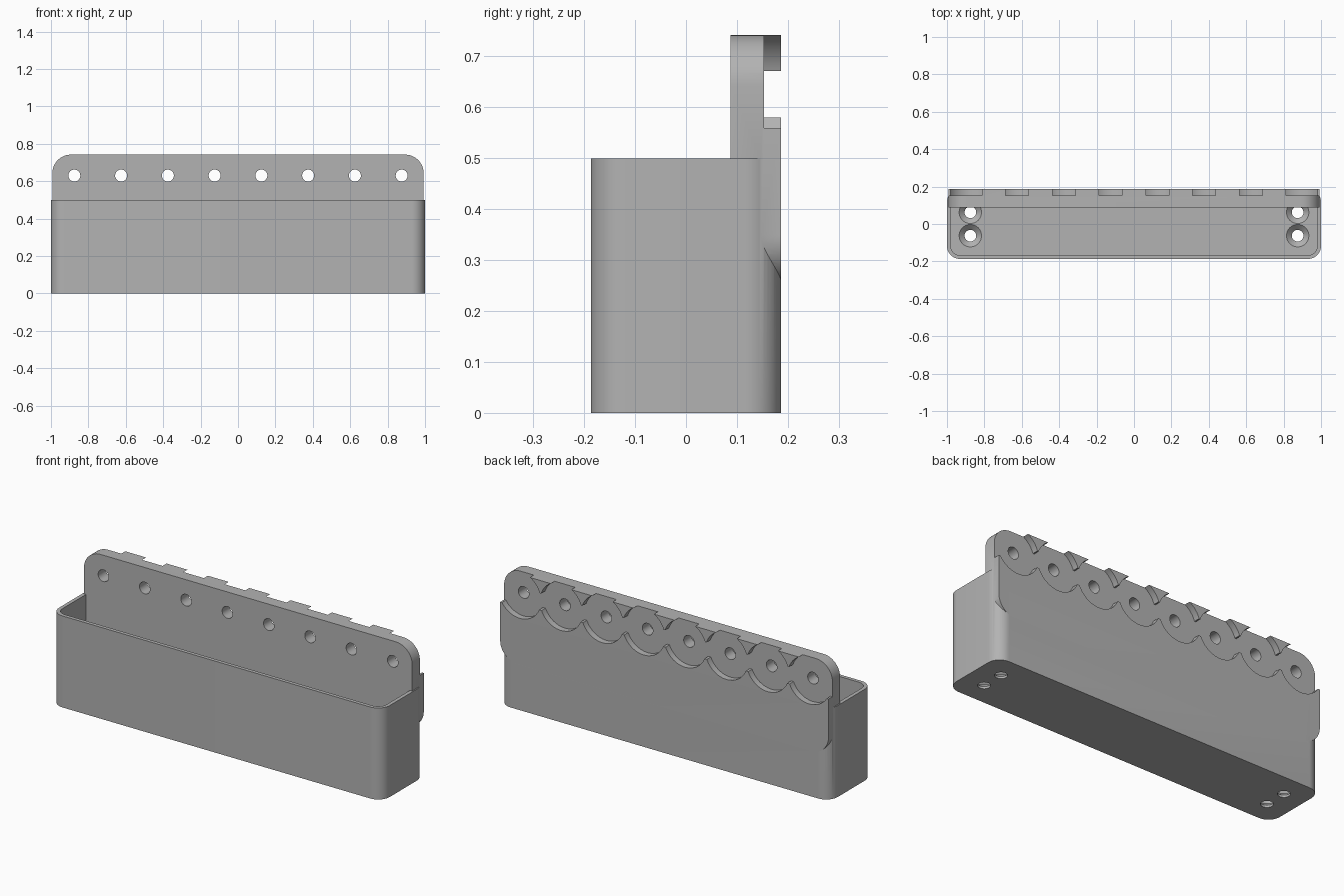
import bpy, bmesh
from math import sin, cos, pi, radians

old = bpy.data.objects.get("Cube")
if old:
    bpy.data.objects.remove(old, do_unlink=True)

HALF_Y = 0.187
HOLE_Z = 0.63
HOLE_XS = [-0.875 + 0.25 * i for i in range(8)]

grey = bpy.data.materials.new("plain grey")
grey.use_nodes = True
COLOUR = (0.45, 0.45, 0.45, 1)
grey.diffuse_color = COLOUR
grey.node_tree.nodes["Principled BSDF"].inputs["Base Color"].default_value = COLOUR


def finish(name, bm):
    bmesh.ops.recalc_face_normals(bm, faces=bm.faces)
    mesh = bpy.data.meshes.new(name)
    bm.to_mesh(mesh)
    bm.free()
    mesh.materials.append(grey)
    obj = bpy.data.objects.new(name, mesh)
    bpy.context.collection.objects.link(obj)
    return obj


def rounded_outline(hw, low, high, radius, steps=12):
    """Rounded rectangle, centred on the first axis."""
    pts = []
    corners = [(hw - radius, high - radius), (radius - hw, high - radius),
               (radius - hw, low + radius), (hw - radius, low + radius)]
    for q, (cx, cy) in enumerate(corners):
        for s in range(steps + 1):
            a = (q + s / steps) * pi / 2
            pts.append((cx + radius * cos(a), cy + radius * sin(a)))
    return pts


def prism(name, outline, start, end, axis="Z", floor_bevel=0):
    """Extrude an outline along Z, or an XZ outline along Y."""
    bm = bmesh.new()
    place = (lambda p, d: (p[0], p[1], d)) if axis == "Z" else (lambda p, d: (p[0], d, p[1]))
    rings = [[bm.verts.new(place(p, d)) for p in outline] for d in (start, end)]
    base = bm.faces.new(rings[0])
    bm.faces.new(rings[1])
    n = len(outline)
    for i in range(n):
        j = (i + 1) % n
        bm.faces.new((rings[0][i], rings[0][j], rings[1][j], rings[1][i]))
    if floor_bevel:
        bmesh.ops.bevel(bm, geom=list(base.edges), offset=floor_bevel,
                        segments=5, profile=0.5, affect="EDGES")
    return finish(name, bm)


def disc(radius, cx, cy, steps=48):
    return [(cx + radius * cos(2 * pi * i / steps), cy + radius * sin(2 * pi * i / steps))
            for i in range(steps)]


def box(x0, x1, z0, z1, y0, y1):
    return prism("cutter", [(x0, z0), (x1, z0), (x1, z1), (x0, z1)], y0, y1, "Y")


def countersink(x, y, z0, z1, r0, r1, steps=40):
    bm = bmesh.new()
    bmesh.ops.create_cone(bm, cap_ends=True, segments=steps, radius1=r0, radius2=r1, depth=z1 - z0)
    bmesh.ops.translate(bm, verts=bm.verts, vec=(x, y, (z0 + z1) / 2))
    return finish("cutter", bm)


def boolean(target, tool, operation="DIFFERENCE"):
    tool.hide_render = True
    mod = target.modifiers.new("cut", "BOOLEAN")
    mod.operation, mod.solver, mod.object = operation, "EXACT", tool
    bpy.context.view_layer.objects.active = target
    bpy.ops.object.modifier_apply(modifier=mod.name)
    bpy.data.objects.remove(tool, do_unlink=True)


# Open bin with a filleted floor
bin_body = prism("bin_body", rounded_outline(1, -HALF_Y, HALF_Y, 0.07), 0, 0.5)
boolean(bin_body, prism("cutter", rounded_outline(0.98, 0.02 - HALF_Y, HALF_Y - 0.02, 0.05),
                        0.04, 0.6, floor_bevel=0.03))

# Countersunk screw holes in the floor
for x in (-0.875, 0.875):
    for y in (-0.0625, 0.0625):
        boolean(bin_body, prism("cutter", disc(0.031, x, y), -0.05, 0.1))
        boolean(bin_body, countersink(x, y, 0.012, 0.042, 0.031, 0.062))

# Rounded mounting plate with screw holes and round seats in its back
plate = prism("back_plate", rounded_outline(0.993, 0.25, 0.742, 0.1), 0.087, HALF_Y, "Y")
for x in HOLE_XS:
    boolean(plate, prism("cutter", disc(0.128, x, HOLE_Z, 64), 0.153, 0.25, "Y"))
    boolean(plate, prism("cutter", disc(0.032, x, HOLE_Z, 32), 0, 0.3, "Y"))

# Blunted tips between the seats, and open ends
boolean(plate, box(-1.1, 1.1, 0.58, 0.672, 0.153, 0.25))
for side in (-1, 1):
    a, b = sorted((side * 0.975, side * 1.1))
    boolean(plate, box(a, b, 0.56, 0.8, 0.153, 0.25))

# Join plate and bin into one moulded piece
boolean(bin_body, plate, "UNION")
bin_body.name = "wall_bin"
bpy.ops.object.select_all(action="DESELECT")
bin_body.select_set(True)
bpy.context.view_layer.objects.active = bin_body
bpy.ops.object.shade_smooth_by_angle(angle=radians(30))
